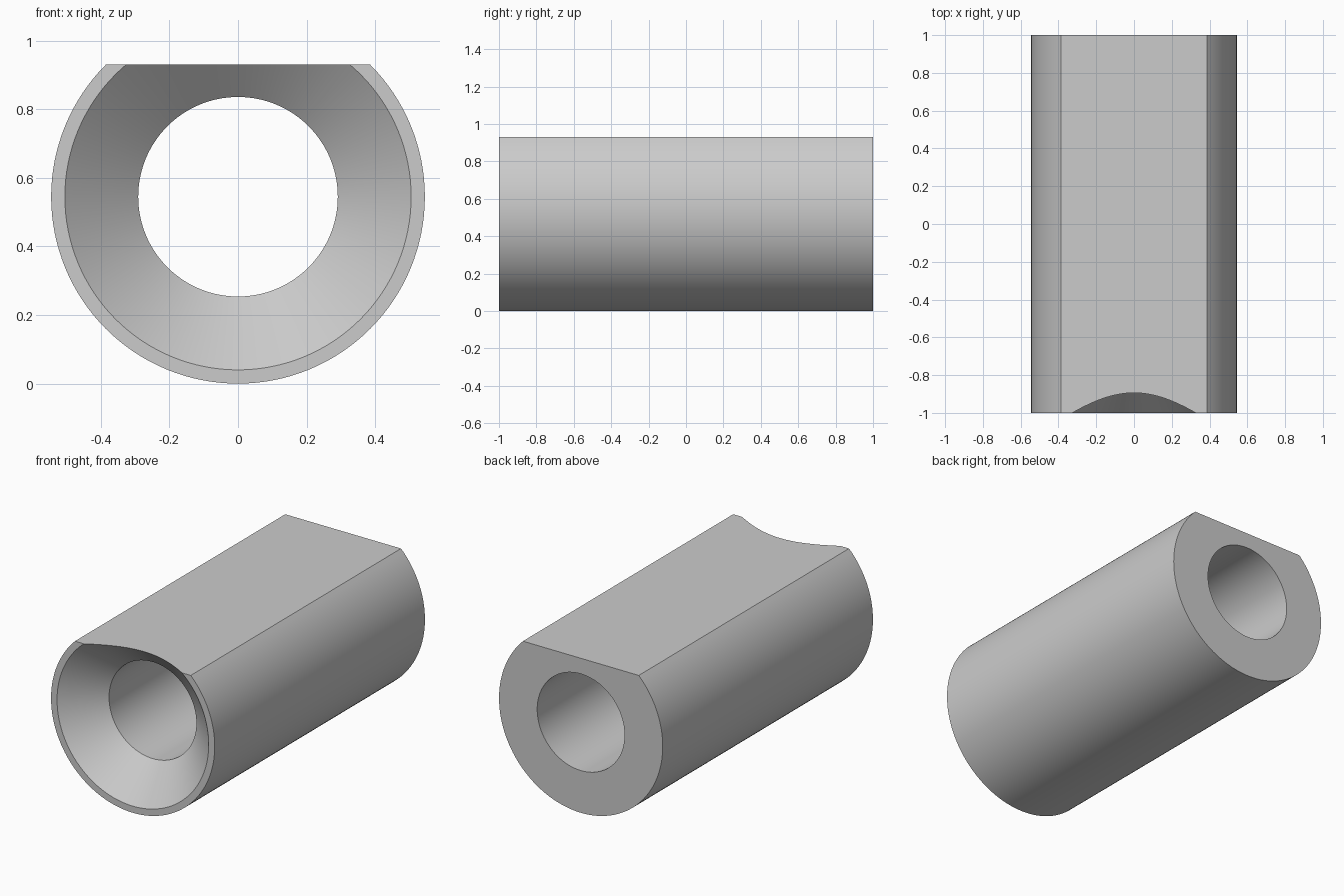
import bpy, bmesh, math
from mathutils import Vector

if "Cube" in bpy.data.objects:
    bpy.data.objects.remove(bpy.data.objects["Cube"])

R_OUT, R_RIM, R_BORE = 0.545, 0.505, 0.291   # outer wall, countersink rim, bore
DEPTH, FLAT_Z, SEGMENTS = 0.189, 0.93, 128

# Closed wall section (radius, y), revolved around the tube's axis
section = [(R_OUT, -1), (R_OUT, 1), (R_BORE, 1), (R_BORE, -1 + DEPTH), (R_RIM, -1)]

bm = bmesh.new()
rings = []
for i in range(SEGMENTS):
    a = 2 * math.pi * i / SEGMENTS
    rings.append([bm.verts.new((r * math.cos(a), y, R_OUT + r * math.sin(a)))
                  for r, y in section])
n = len(section)
for i in range(SEGMENTS):
    a, b = rings[i], rings[(i + 1) % SEGMENTS]
    for j in range(n):
        k = (j + 1) % n
        bm.faces.new((a[j], a[k], b[k], b[j]))

# Flat along the top: slice off the crown and cap the opening
bmesh.ops.bisect_plane(bm, geom=bm.verts[:] + bm.edges[:] + bm.faces[:],
                       plane_co=Vector((0, 0, FLAT_Z)), plane_no=Vector((0, 0, 1)),
                       clear_outer=True)
bmesh.ops.edgeloop_fill(bm, edges=[e for e in bm.edges if e.is_boundary])
bmesh.ops.recalc_face_normals(bm, faces=bm.faces[:])

mesh = bpy.data.meshes.new("countersunk_tube")
bm.to_mesh(mesh)
bm.free()
tube = bpy.data.objects.new("countersunk_tube", mesh)
bpy.context.collection.objects.link(tube)

# Smooth round walls, crisp rims
bpy.context.view_layer.objects.active = tube
tube.select_set(True)
bpy.ops.object.shade_smooth_by_angle(angle=math.radians(30))
